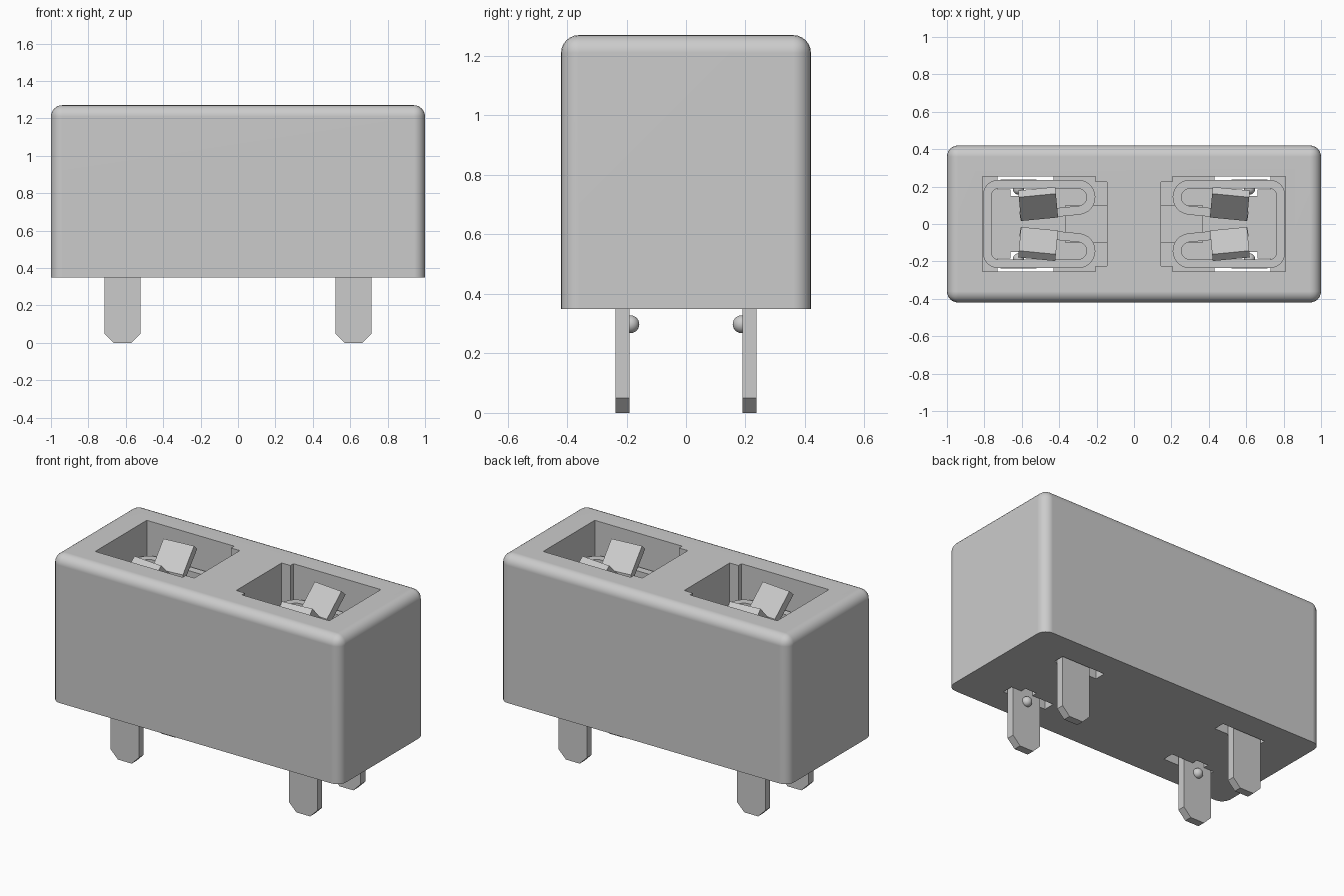
import bpy, bmesh, math
from mathutils import Matrix, Vector

if "Cube" in bpy.data.objects:
    bpy.data.objects.remove(bpy.data.objects["Cube"], do_unlink=True)

grey = bpy.data.materials.new("light grey")
grey.use_nodes = True
grey.diffuse_color = (0.6, 0.6, 0.6, 1)
grey.node_tree.nodes["Principled BSDF"].inputs["Base Color"].default_value = (0.6, 0.6, 0.6, 1)


def finish(bm, name):
    bmesh.ops.recalc_face_normals(bm, faces=bm.faces)
    me = bpy.data.meshes.new(name)
    bm.to_mesh(me)
    bm.free()
    me.materials.append(grey)
    ob = bpy.data.objects.new(name, me)
    bpy.context.collection.objects.link(ob)
    return ob


def activate(ob):
    bpy.ops.object.select_all(action='DESELECT')
    ob.select_set(True)
    bpy.context.view_layer.objects.active = ob


def smooth(ob):
    activate(ob)
    bpy.ops.object.shade_smooth_by_angle(angle=math.radians(35))


def box_bm(x0, x1, y0, y1, z0, z1):
    bm = bmesh.new()
    bmesh.ops.create_cube(bm, size=1)
    for v in bm.verts:
        v.co = ((x0 + x1) / 2 + v.co.x * (x1 - x0),
                (y0 + y1) / 2 + v.co.y * (y1 - y0),
                (z0 + z1) / 2 + v.co.z * (z1 - z0))
    return bm


def prism(name, outline, direction):
    """Closed outline of 3D points, pushed along a direction."""
    bm = bmesh.new()
    face = bm.faces.new([bm.verts.new(p) for p in outline])
    out = bmesh.ops.extrude_face_region(bm, geom=[face])
    bmesh.ops.translate(bm, vec=direction,
                        verts=[g for g in out["geom"] if isinstance(g, bmesh.types.BMVert)])
    return finish(bm, name)


def arc(cx, cy, r, a0, a1, n):
    return [Vector((cx + r * math.cos(math.radians(a0 + (a1 - a0) * i / n)),
                    cy + r * math.sin(math.radians(a0 + (a1 - a0) * i / n)))) for i in range(n + 1)]


def ribbon(path, half):
    """Thicken an open 2D path into a closed outline."""
    left, right = [], []
    for i, p in enumerate(path):
        t = path[min(i + 1, len(path) - 1)] - path[max(i - 1, 0)]
        n = Vector((-t.y, t.x)).normalized() * half
        left.append(p + n)
        right.append(p - n)
    return left + right[::-1]


# Housing: rounded block, square at the bottom edge
BOTTOM, TOP, FLOOR = 0.35, 1.27, 0.45
bm = box_bm(-1, 1, -0.42, 0.42, BOTTOM, TOP)
edges = [e for e in bm.edges if max(v.co.z for v in e.verts) > 1]
bmesh.ops.bevel(bm, geom=edges, offset=0.06, segments=6, profile=0.5, affect='EDGES')
housing = finish(bm, "housing")

# Pockets and pin slots cut through the housing
for s in (-1, 1):
    cuts = [(0.205, 0.81, -0.255, 0.255, FLOOR, 1.5),
            (0.145, 0.25, -0.225, 0.225, FLOOR, 1.5)]
    for t in (-1, 1):
        cuts.append((0.43, 0.73, *sorted((t * 0.185, t * 0.255)), 0.2, 0.6))
        cuts.append((0.58, 0.66, *sorted((t * 0.15, t * 0.2)), 0.2, 0.6))
    for x0, x1, *rest in cuts:
        cutter = finish(box_bm(*sorted((s * x0, s * x1)), *rest), "cutter")
        cutter.hide_render = True
        activate(housing)
        mod = housing.modifiers.new("cut", 'BOOLEAN')
        mod.operation, mod.solver, mod.object = 'DIFFERENCE', 'EXACT', cutter
        bpy.ops.object.modifier_apply(modifier=mod.name)
        bpy.data.objects.remove(cutter, do_unlink=True)
smooth(housing)
housing.modifiers.new("even_shading", 'WEIGHTED_NORMAL').keep_sharp = True

# Half of the spring clip path: back wall, side wall, hairpin, inner arm
half_path = ([Vector((0.785, 0))] + arc(0.725, 0.153, 0.06, 0, 90, 6)
             + arc(0.30, 0.143, 0.07, 90, 264, 12) + [Vector((0.61, 0.043))])
clip_path = [Vector((p.x, -p.y)) for p in half_path[:0:-1]] + half_path

# Flared lead-in tab profile in (y, z)
tab_profile = [(0.02, 1.05), (0.02, 1.12), (0.147, 1.25), (0.183, 1.217),
               (0.065, 1.10), (0.065, 1.05)]

for s, side in ((-1, "right"), (1, "left")):
    clip = prism(f"{side}_spring_clip",
                 [(s * p.x, p.y, 0.5) for p in ribbon(clip_path, 0.0235)], (0, 0, 0.57))
    smooth(clip)
    finish(box_bm(*sorted((s * 0.145, s * 0.37)), -0.1, 0.1, FLOOR - 0.01, 0.6),
           f"{side}_floor_ridge")

    for t, end in ((-1, "front"), (1, "back")):
        # Lead-in tab, skewed to follow the inner arm
        tab = prism(f"{side}_{end}_guide_tab",
                    [(s * 0.41, t * (y + 0.015), z) for y, z in tab_profile], (s * 0.2, 0, 0))
        for v in tab.data.vertices:
            v.co.y -= t * 0.095 * (abs(v.co.x) - 0.41)
            v.co.x += s * 0.095 * (abs(v.co.y) - 0.08)

        # Solder pin with clipped lower corners
        y0, y1 = sorted((t * 0.19, t * 0.237))
        outline = [(0.52, 0.55), (0.52, 0.05), (0.57, 0), (0.665, 0), (0.715, 0.05), (0.715, 0.55)]
        prism(f"{side}_{end}_pin", [(s * x, y0, z) for x, z in outline], (0, y1 - y0, 0))

        # Round locking bump on the inner side of the pin
        bm = bmesh.new()
        bmesh.ops.create_uvsphere(bm, u_segments=20, v_segments=12, radius=0.03,
                                  matrix=Matrix.Translation((s * 0.618, t * 0.187, 0.298)))
        smooth(finish(bm, f"{side}_{end}_pin_bump"))
